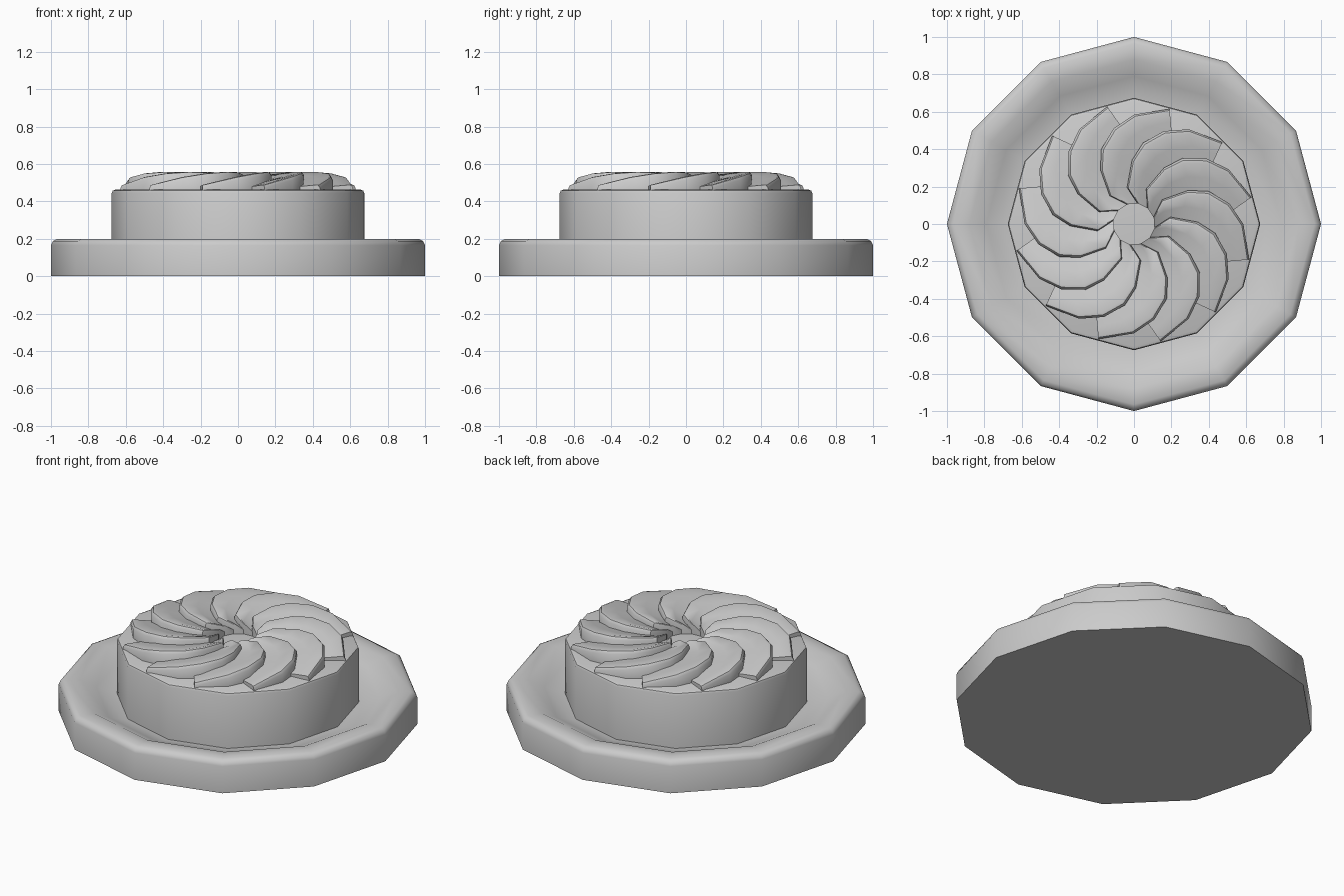
import bpy, bmesh
from math import cos, sin, pi, radians
from mathutils import Vector, Matrix

if "Cube" in bpy.data.objects:
    bpy.data.objects.remove(bpy.data.objects["Cube"])

SIDES = 12


def finish(bm, name, angle):
    bmesh.ops.recalc_face_normals(bm, faces=bm.faces)
    me = bpy.data.meshes.new(name)
    bm.to_mesh(me)
    bm.free()
    ob = bpy.data.objects.new(name, me)
    bpy.context.collection.objects.link(ob)
    bpy.ops.object.select_all(action='DESELECT')
    bpy.context.view_layer.objects.active = ob
    ob.select_set(True)
    bpy.ops.object.shade_smooth_by_angle(angle=radians(angle))
    return ob


def lathe(name, profile, angle):
    """Turn a (radius, z) profile into a closed 12-sided solid."""
    bm = bmesh.new()
    rings = [[bm.verts.new((r * cos(2 * pi * i / SIDES), r * sin(2 * pi * i / SIDES), z))
              for i in range(SIDES)] for r, z in profile]
    for a, b in zip(rings, rings[1:]):
        for i in range(SIDES):
            j = (i + 1) % SIDES
            bm.faces.new((a[i], a[j], b[j], b[i]))
    bm.faces.new(rings[0])
    bm.faces.new(rings[-1])
    return finish(bm, name, angle)


# Plate with rounded rim and shallow dish
lathe("plate", [(1, 0), (1, .165), (.99, .187), (.965, .2), (.88, .198),
                (.79, .155), (.70, .125), (.6, .12)], 50)

# Cake body
lathe("cake_body", [(.675, .10), (.675, .445), (.67, .457), (.655, .463)], 40)

# Curved fruit slices fanned around the top
LEAD = [Vector(p) for p in [(-.04, .105), (-.13, .15), (-.18, .29), (-.175, .40),
                            (-.11, .51), (0, .585), (.19, .615)]]
LEAD_Z = [.525, .542, .556, .558, .55, .53, .488]
TRAIL_Z = [.485, .495, .505, .508, .505, .498, .478]
BASE = .455


def along(t):
    i = min(int(t), len(LEAD) - 2)
    return LEAD[i].lerp(LEAD[i + 1], t - i)


def slice_mesh(turn):
    bm = bmesh.new()
    under = Matrix.Rotation(radians(-35), 2)
    rows = []
    for i, lead in enumerate(LEAD):
        trail = under @ along(i * 4 / 6)
        zl, zt = LEAD_Z[i], TRAIL_Z[i]
        section = [(0, BASE), (0, zl - .016), (.06, zl - .002), (.14, zl),
                   (.5, zl * .6 + zt * .4), (1, zt), (1, BASE)]
        rows.append([bm.verts.new((*lead.lerp(trail, f), z)) for f, z in section])
    n = len(rows[0])
    for a, b in zip(rows, rows[1:]):
        for k in range(n):
            m = (k + 1) % n
            bm.faces.new((a[k], a[m], b[m], b[k]))
    bm.faces.new(rows[0])
    bm.faces.new(rows[-1])
    bm.transform(Matrix.Rotation(turn, 4, 'Z'))
    return bm


for s in range(12):
    finish(slice_mesh(2 * pi * s / 12), f"fruit_slice_{s + 1:02d}", 40)
